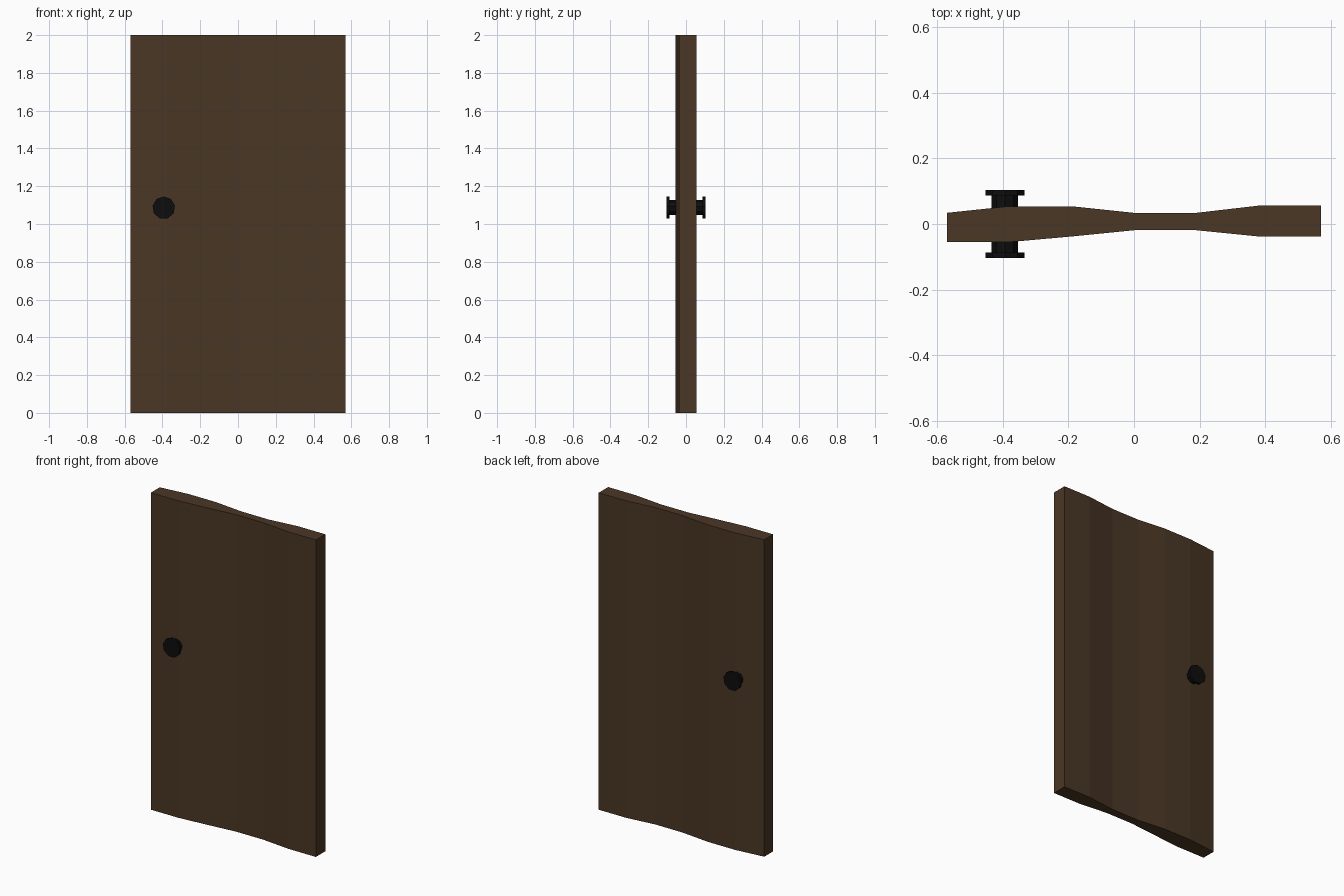
import bpy, bmesh, math
from mathutils import Matrix

if "Cube" in bpy.data.objects:
    bpy.data.objects.remove(bpy.data.objects["Cube"])


def material(name, rgb):
    m = bpy.data.materials.new(name)
    m.diffuse_color = (*rgb, 1)
    m.use_nodes = True
    m.node_tree.nodes["Principled BSDF"].inputs["Base Color"].default_value = m.diffuse_color
    return m


wood = material("dark_wood", (0.068, 0.038, 0.019))
black = material("black_metal", (0.004, 0.004, 0.004))


def finish(bm, name, mat):
    bmesh.ops.recalc_face_normals(bm, faces=bm.faces)
    me = bpy.data.meshes.new(name)
    bm.to_mesh(me)
    bm.free()
    me.materials.append(mat)
    ob = bpy.data.objects.new(name, me)
    bpy.context.collection.objects.link(ob)
    return ob


# Door panel: wavy strip cross-section (front y, back y) raised to full height
front = [-0.055, -0.055, -0.038, -0.019, -0.019, -0.038, -0.038]
back = [0.034, 0.054, 0.054, 0.034, 0.034, 0.056, 0.056]
bm = bmesh.new()
faces = []
cols = []
for i in range(7):
    x = -0.57 + 0.19 * i
    cols.append((bm.verts.new((x, front[i], 0)), bm.verts.new((x, back[i], 0))))
for (a, b), (c, d) in zip(cols, cols[1:]):
    faces.append(bm.faces.new((a, c, d, b)))
ext = bmesh.ops.extrude_face_region(bm, geom=faces, use_keep_orig=True)
top = [g for g in ext["geom"] if isinstance(g, bmesh.types.BMVert)]
bmesh.ops.translate(bm, verts=top, vec=(0, 0, 2))
finish(bm, "door_panel", wood)


# Knobs: nine-sided stem and flat cap on each side
def cylinder_y(name, radius, y0, y1):
    bm = bmesh.new()
    mat = Matrix.Translation((-0.393, (y0 + y1) / 2, 1.086)) @ Matrix.Rotation(math.pi / 2, 4, 'X')
    r = bmesh.ops.create_cone(bm, cap_ends=True, segments=9, radius1=radius,
                              radius2=radius, depth=abs(y1 - y0))
    # turn one corner to point straight up
    c = max(r["verts"], key=lambda v: v.co.y)
    turn = Matrix.Rotation(math.pi / 2 - math.atan2(c.co.y, c.co.x), 4, 'Z')
    flip = Matrix.Rotation(math.pi / 2, 4, 'X')
    bmesh.ops.transform(bm, matrix=mat @ turn, verts=bm.verts)
    finish(bm, name, black)


for side, s in (("front", -1), ("back", 1)):
    cylinder_y(side + "_knob_stem", 0.041, s * 0.02, s * 0.088)
    cylinder_y(side + "_knob_cap", 0.06, s * 0.087, s * 0.103)
